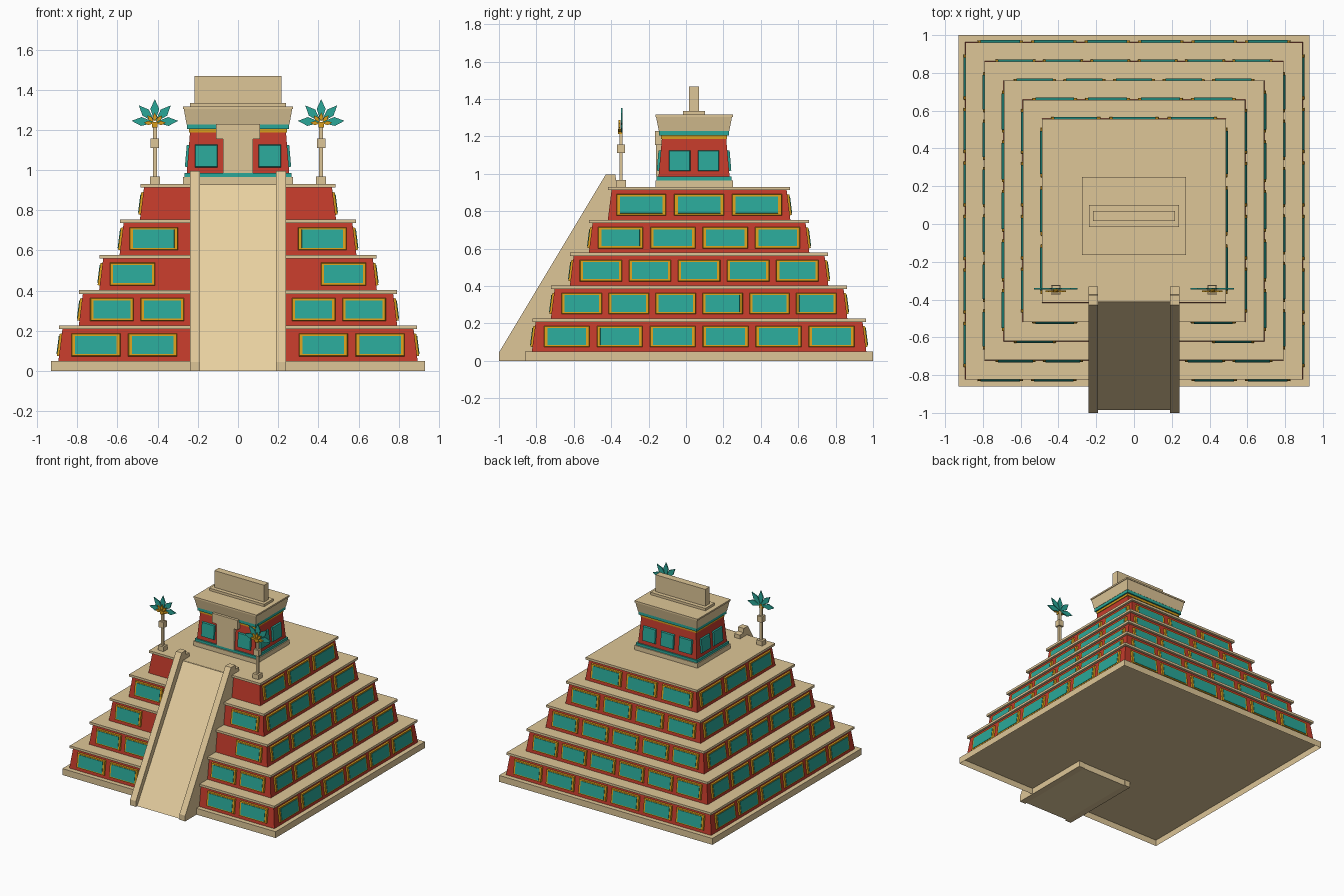
import bpy, bmesh, math
from mathutils import Matrix, Vector

if "Cube" in bpy.data.objects:
    bpy.data.objects.remove(bpy.data.objects["Cube"])


def material(name, hexcode):
    lin = []
    for i in (0, 2, 4):
        c = int(hexcode[i:i + 2], 16) / 255
        lin.append(c / 12.92 if c <= 0.04045 else ((c + 0.055) / 1.055) ** 2.4)
    m = bpy.data.materials.new(name)
    m.diffuse_color = (*lin, 1)
    m.use_nodes = True
    m.node_tree.nodes["Principled BSDF"].inputs["Base Color"].default_value = m.diffuse_color
    return m


SAND = material("sandstone", "DEC697")
PALE = material("pale_stair_stone", "EAD2A2")
RED = material("red_plaster", "C43B2B")
TEAL = material("teal", "2AA798")
GOLD = material("gold", "DA9E1C")


def finish(name, bm, mat):
    bmesh.ops.recalc_face_normals(bm, faces=bm.faces)
    me = bpy.data.meshes.new(name)
    bm.to_mesh(me)
    bm.free()
    me.materials.append(mat)
    ob = bpy.data.objects.new(name, me)
    bpy.context.collection.objects.link(ob)
    return ob


def hexa(bm, lo, hi):
    """Closed solid between two matching loops of points."""
    a = [bm.verts.new(p) for p in lo]
    b = [bm.verts.new(p) for p in hi]
    n = len(a)
    bm.faces.new(a[::-1])
    bm.faces.new(b)
    for i in range(n):
        bm.faces.new((a[i], a[(i + 1) % n], b[(i + 1) % n], b[i]))


def frustum(name, mat, centre, z0, z1, bottom, top=None):
    """Tapered block; bottom and top are (half x, half y)."""
    top = top or bottom
    cx, cy = centre
    sq = ((-1, -1), (1, -1), (1, 1), (-1, 1))
    bm = bmesh.new()
    hexa(bm, [(cx + s * bottom[0], cy + t * bottom[1], z0) for s, t in sq],
         [(cx + s * top[0], cy + t * top[1], z1) for s, t in sq])
    return finish(name, bm, mat)


def extrude_x(name, mat, profile, x0, x1):
    """Side profile of (y, z) points pulled from x0 to x1."""
    bm = bmesh.new()
    hexa(bm, [(x0, y, z) for y, z in profile], [(x1, y, z) for y, z in profile])
    return finish(name, bm, mat)


def plate(bm, side, cy, wall, u, hw, zc, hh, depth, bevel):
    """Bevelled plate on a leaning wall; side 0 front, 1 right, 2 back, 3 left."""
    rot = Matrix.Rotation(side * math.pi / 2, 3, 'Z')

    def loop(inset, d):
        pts = []
        for s, t in ((-1, -1), (1, -1), (1, 1), (-1, 1)):
            z = zc + t * (hh - inset)
            pts.append(rot @ Vector((u + s * (hw - inset), -(wall(z) + d), z)) + Vector((0, cy, 0)))
        return pts
    hexa(bm, loop(0, -0.004), loop(bevel, depth))


# Ground slab, hollow underneath, and five leaning tiers with overhanging caps
CY = 0.07
slab = frustum("ground_slab", SAND, (0, CY), 0.0, 0.05, (0.93, 0.93))
bm = bmesh.new()
bm.from_mesh(slab.data)
under = [f for f in bm.faces if f.normal.z < -0.9]
bmesh.ops.inset_region(bm, faces=under, thickness=0.004)
bmesh.ops.translate(bm, verts=list({v for f in under for v in f.verts}), vec=(0, 0, 0.046))
bm.to_mesh(slab.data)
bm.free()

STEP = 0.176
LEAN = 0.02
for i, count in enumerate((6, 6, 5, 4, 3)):
    h = 0.894 - 0.1015 * i
    z0 = 0.05 + STEP * i
    z1 = z0 + STEP - 0.018
    frustum(f"tier_{i + 1}_wall", RED, (0, CY), z0, z1, (h, h), (h - LEAN, h - LEAN))
    frustum(f"tier_{i + 1}_cap", SAND, (0, CY), z1, z0 + STEP, (h - 0.002, h - 0.002))

    def wall(z):
        return h - LEAN * (z - z0) / (z1 - z0)
    # Framed panels on each side, left out where the stair passes
    frames, inlays = bmesh.new(), bmesh.new()
    pitch = 1.9 * h / count
    for side in range(4):
        for k in range(count):
            u = (k - (count - 1) / 2) * pitch
            if side == 0 and abs(u) - 0.45 * pitch < 0.2:
                continue
            plate(frames, side, CY, wall, u, 0.435 * pitch, z0 + 0.08, 0.058, 0.011, 0.004)
            plate(inlays, side, CY, wall, u, 0.37 * pitch, z0 + 0.08, 0.046, 0.014, 0.001)
    finish(f"tier_{i + 1}_panel_frames", frames, GOLD)
    finish(f"tier_{i + 1}_panel_inlays", inlays, TEAL)

# Stair ramp with side walls ending in blocks
extrude_x("stair_ramp", PALE, [(-0.985, 0), (-0.412, 0.931), (-0.4, 0.92), (-0.335, 0.92), (-0.335, 0)],
          -0.195, 0.195)
for sx, label in ((-1, "left"), (1, "right")):
    extrude_x(f"{label}_stair_wall", SAND,
              [(-1, 0), (-1, 0.045), (-0.43, 0.995), (-0.377, 0.995), (-0.374, 0.963), (-0.33, 0.96), (-0.33, 0)],
              sx * 0.19, sx * 0.24)

# Temple, from plinth to roof comb
TY = 0.043
T = (0, TY)
frustum("temple_plinth", SAND, T, 0.925, 0.965, (0.275, 0.207))
frustum("temple_plinth_band", TEAL, T, 0.965, 0.985, (0.267, 0.2))
frustum("temple_wall", RED, T, 0.985, 1.187, (0.255, 0.19), (0.239, 0.172))
frustum("temple_gold_band", GOLD, T, 1.187, 1.205, (0.244, 0.176))
frustum("temple_teal_band", TEAL, T, 1.205, 1.228, (0.254, 0.187))
frustum("temple_cornice", SAND, T, 1.228, 1.304, (0.256, 0.188), (0.27, 0.203))
frustum("temple_roof_slab", SAND, T, 1.304, 1.316, (0.275, 0.207))
frustum("roof_comb_base", SAND, T, 1.316, 1.335, (0.239, 0.058))
frustum("roof_comb", SAND, T, 1.335, 1.467, (0.217, 0.027))

# Temple doorway and lintel
frustum("doorway", SAND, (0, -0.1), 0.985, 1.16, (0.075, 0.06))
frustum("door_lintel", SAND, (0, -0.1), 1.155, 1.23, (0.11, 0.065))

# Temple wall panels
panels = bmesh.new()
for side, us in ((0, (-0.158, 0.158)), (1, (-0.077, 0.077)), (2, (-0.158, 0, 0.158)), (3, (-0.077, 0.077))):
    reach = 0.255 if side % 2 else 0.19
    for u in us:
        plate(panels, side, TY, lambda z: reach - 0.017 * (z - 0.985) / 0.2,
              u, 0.058, 1.07, 0.057, 0.012, 0.004)
finish("temple_panels", panels, TEAL)


def fan(name, mat, x, y, z, length, width, thick, angles):
    """Diamond feathers fanned out in the x-z plane."""
    bm = bmesh.new()
    for a in angles:
        d = Vector((math.cos(a), 0, math.sin(a)))
        n = Vector((-d.z, 0, d.x))
        c = Vector((x, y, z))
        rim = [c + d * 0.012 - n * width * 0.2, c + d * length * 0.58 - n * width,
               c + d * length, c + d * length * 0.58 + n * width, c + d * 0.012 + n * width * 0.2]
        off = Vector((0, thick, 0))
        hexa(bm, [p - off for p in rim], [p + off for p in rim])
    finish(name, bm, mat)


# Feather standards on both sides of the stair head
for sx, label in ((-1, "left"), (1, "right")):
    x, y = sx * 0.414, -0.347
    frustum(f"{label}_standard_foot", SAND, (x, y), 0.925, 0.967, (0.025, 0.025))
    frustum(f"{label}_standard_pole", SAND, (x, y), 0.967, 1.235, (0.01, 0.008))
    frustum(f"{label}_standard_block", SAND, (x, y), 1.11, 1.157, (0.021, 0.021))
    angles = [math.radians(a) for a in (4, 47, 90, 133, 176)]
    fan(f"{label}_standard_feathers", TEAL, x, y + 0.004, 1.237, 0.116, 0.022, 0.004, angles)
    fan(f"{label}_standard_gold_feathers", GOLD, x, y - 0.009, 1.232, 0.055, 0.011, 0.005, angles)
    frustum(f"{label}_standard_clasp", GOLD, (x, y - 0.004), 1.213, 1.24, (0.014, 0.012))
